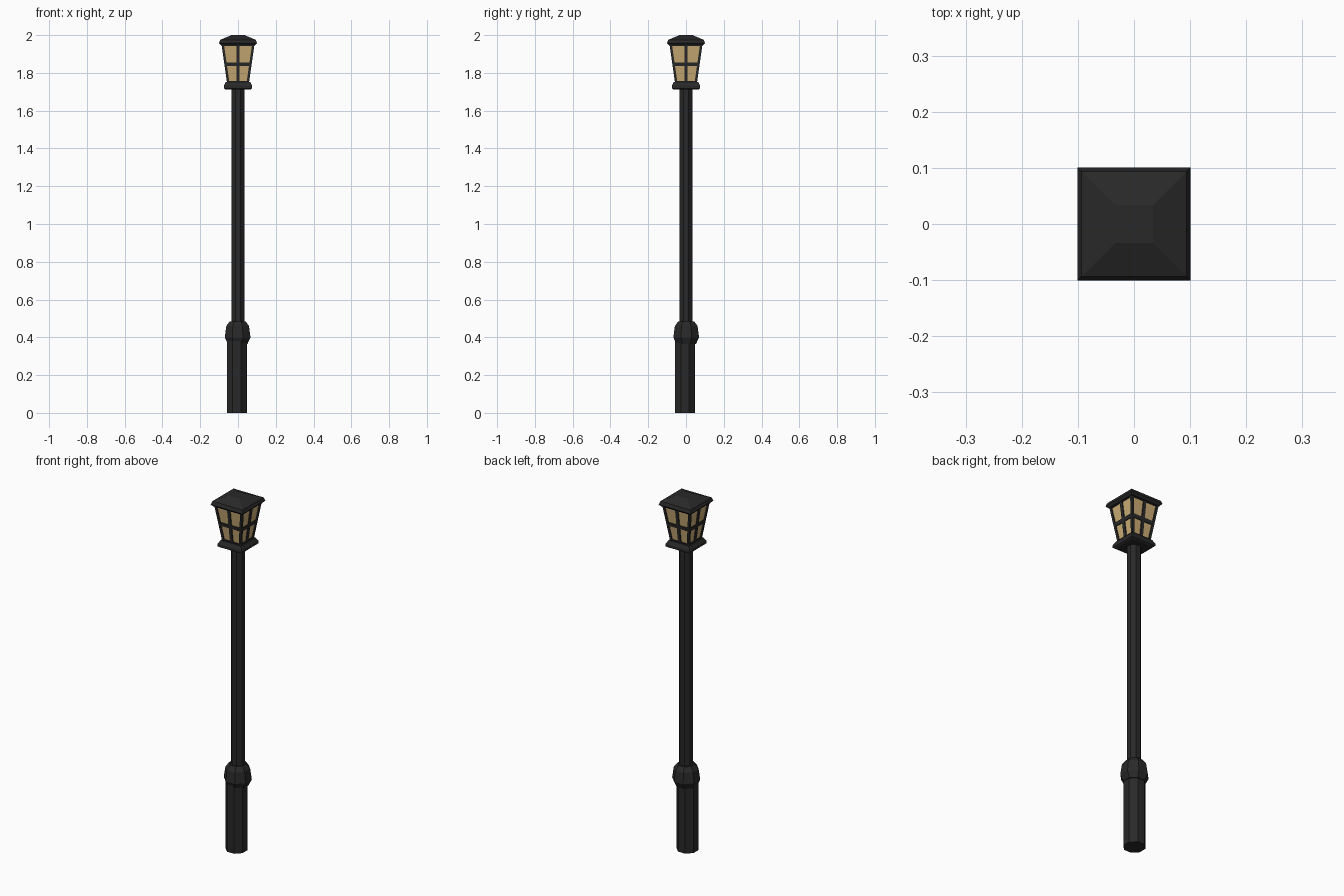
import bpy, bmesh, math

if "Cube" in bpy.data.objects:
    bpy.data.objects.remove(bpy.data.objects["Cube"])


def material(name, color):
    m = bpy.data.materials.new(name)
    m.diffuse_color = (*color, 1)
    m.use_nodes = True
    m.node_tree.nodes["Principled BSDF"].inputs["Base Color"].default_value = m.diffuse_color
    return m


IRON = material("dark_iron", (0.022, 0.022, 0.022))
GLASS = material("amber_glass", (0.60, 0.42, 0.18))


def add_rings(bm, rings):
    """Skin a stack of equal-sized point rings and cap both ends."""
    loops = [[bm.verts.new(p) for p in ring] for ring in rings]
    for a, b in zip(loops, loops[1:]):
        for i in range(len(a)):
            j = (i + 1) % len(a)
            bm.faces.new((a[i], a[j], b[j], b[i]))
    bm.faces.new(loops[0][::-1])
    bm.faces.new(loops[-1])


def finish(bm, name, mat):
    bmesh.ops.recalc_face_normals(bm, faces=bm.faces)
    me = bpy.data.meshes.new(name)
    bm.to_mesh(me)
    bm.free()
    me.materials.append(mat)
    ob = bpy.data.objects.new(name, me)
    bpy.context.collection.objects.link(ob)
    return ob


def prism(name, sides, profile, mat, x=0, y=0):
    """Stack of flat-fronted polygons; profile = (half width, z)."""
    bm = bmesh.new()
    k = 1 / math.cos(math.pi / sides)
    angles = [(i + 0.5) * 2 * math.pi / sides for i in range(sides)]
    add_rings(bm, [[(x + w * k * math.cos(a), y + w * k * math.sin(a), z)
                    for a in angles] for w, z in profile])
    return finish(bm, name, mat)


# Octagonal post: base sleeve, collar and shaft
prism("base_sleeve", 8, [(0.053, 0), (0.053, 0.385)], IRON, -0.006, -0.005)
prism("collar", 8, [(0.052, 0.365), (0.068, 0.40), (0.060, 0.46), (0.042, 0.485)],
      IRON, -0.002, 0.001)
prism("shaft", 8, [(0.034, 0.40), (0.034, 1.72)], IRON)

# Lantern tray, glass and hipped roof
prism("lantern_tray", 4, [(0.066, 1.712), (0.075, 1.718), (0.075, 1.732), (0.064, 1.752)], IRON)
Z0, Z1 = 1.745, 1.955


def half(z):
    return 0.058 + (z - Z0) / (Z1 - Z0) * 0.030


prism("lantern_glass", 4, [(half(Z0) - 0.006, Z0), (half(Z1) - 0.006, Z1)], GLASS)
prism("roof", 4, [(0.090, 1.945), (0.101, 1.957), (0.094, 1.975), (0.034, 2.0)], IRON)

# Corner posts following the taper
bm = bmesh.new()
for sx in (-1, 1):
    for sy in (-1, 1):
        add_rings(bm, [[(sx * (half(z) - a), sy * (half(z) - b), z)
                        for a, b in ((0, 0), (0.013, 0), (0.013, 0.013), (0, 0.013))]
                       for z in (Z0, Z1)])
finish(bm, "corner_posts", IRON)

# Centre mullions, one per side
bm = bmesh.new()
for q in range(4):
    c, s = round(math.cos(q * math.pi / 2)), round(math.sin(q * math.pi / 2))
    rings = []
    for z in (Z0, Z1):
        h = half(z) - 0.001
        rings.append([(c * u - s * v, s * u + c * v, z)
                      for u, v in ((h, -0.009), (h, 0.009), (h - 0.012, 0.009), (h - 0.012, -0.009))])
    add_rings(bm, rings)
finish(bm, "mullions", IRON)

# Horizontal rails
for name, a, b in (("bottom_rail", 1.747, 1.758), ("middle_rail", 1.836, 1.856),
                   ("top_rail", 1.942, 1.953)):
    prism(name, 4, [(half(a) - 0.001, a), (half(b) - 0.001, b)], IRON)
